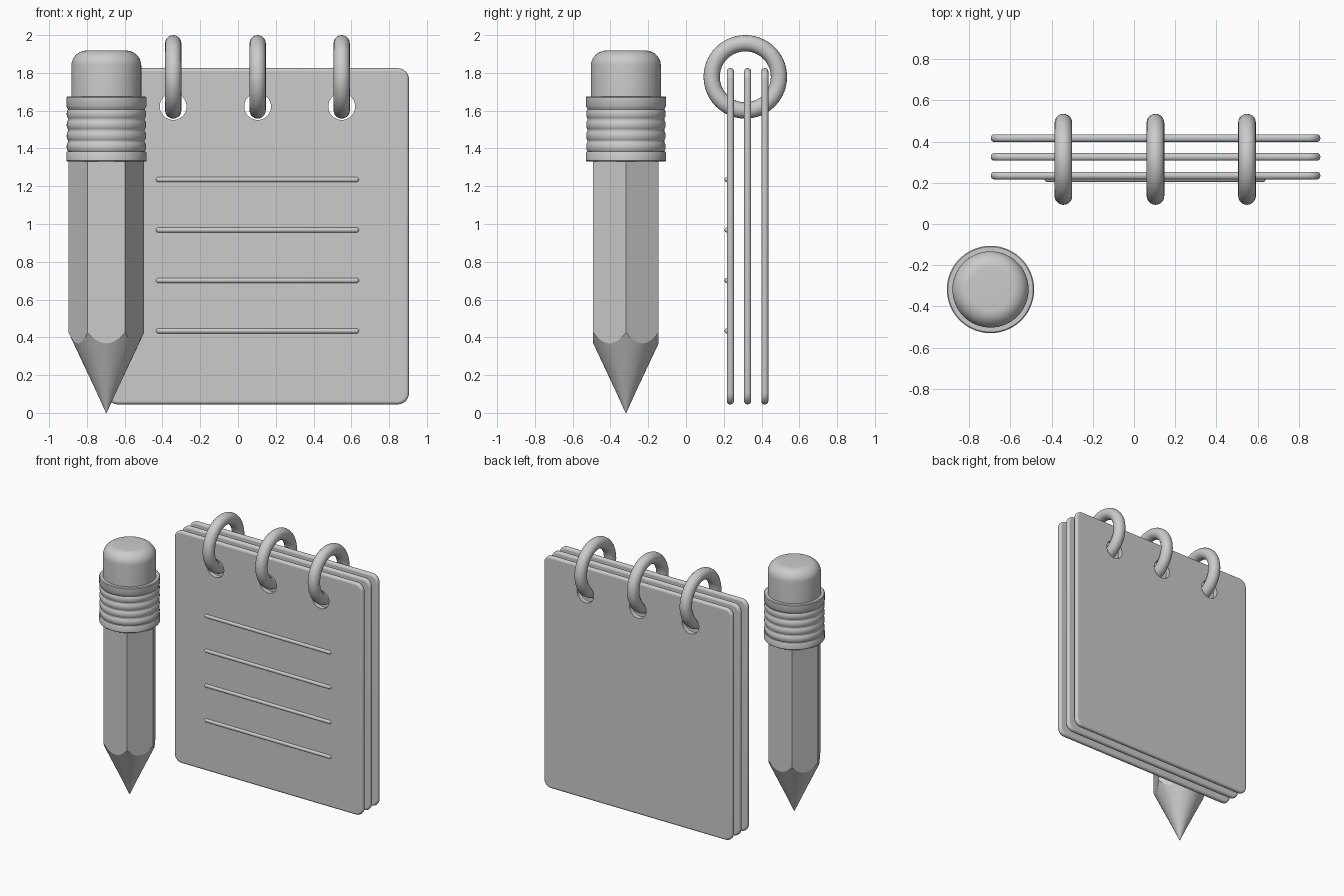
import bpy, bmesh
from math import sin, cos, pi, radians

if "Cube" in bpy.data.objects:
    bpy.data.objects.remove(bpy.data.objects["Cube"])

PX, PY = -0.697, -0.318      # pencil axis
PAGE_X, PAGE_Y = 0.105, 0.326
RING_XS = (-0.343, 0.104, 0.549)
SEG = 60


def finish(name, bm, loc=(0, 0, 0), angle=30):
    bmesh.ops.recalc_face_normals(bm, faces=bm.faces)
    me = bpy.data.meshes.new(name)
    bm.to_mesh(me)
    bm.free()
    ob = bpy.data.objects.new(name, me)
    bpy.context.collection.objects.link(ob)
    ob.location = loc
    smooth(ob, angle)
    return ob


def smooth(ob, angle=30):
    bpy.ops.object.select_all(action='DESELECT')
    ob.select_set(True)
    bpy.context.view_layer.objects.active = ob
    bpy.ops.object.shade_smooth_by_angle(angle=radians(angle))


def loft(name, rings, loc, angle=30):
    """Skin rings, each a function of angle giving (radius, z); cap both ends."""
    bm = bmesh.new()
    loops = []
    for f in rings:
        loop = []
        for i in range(SEG):
            a = 2 * pi * i / SEG
            r, z = f(a)
            loop.append(bm.verts.new((r * cos(a), r * sin(a), z)))
        loops.append(loop)
    for lo, hi in zip(loops, loops[1:]):
        for i in range(SEG):
            j = (i + 1) % SEG
            bm.faces.new((lo[i], lo[j], hi[j], hi[i]))
    bm.faces.new(loops[0])
    bm.faces.new(loops[-1])
    return finish(name, bm, loc, angle)


def lathe(name, profile, loc, angle=30):
    return loft(name, [lambda a, p=p: p for p in profile], loc, angle)


# pencil: hexagonal body whose sharpened cone cuts scallops into the faces
def hex_r(a):
    return 0.2 * cos(pi / 6) / cos((a % (pi / 3)) - pi / 6)


K = 0.2 / 0.425              # cone slope
pencil = (PX, PY, 0)
loft("pencil_body", [lambda a: (0.12 * K, 0.12),
                     lambda a: (hex_r(a), hex_r(a) / K),
                     lambda a: (hex_r(a), 1.36)], pencil, 18)
lathe("pencil_lead", [(0.002, 0), (0.12 * K, 0.12)], pencil)

# ribbed ferrule
ferrule = [(0.207, 1.33), (0.212, 1.335), (0.212, 1.376), (0.208, 1.383)]
for z in (1.409, 1.467, 1.525, 1.583):
    ferrule += [(0.203, z - 0.024), (0.209, z - 0.014), (0.21, z),
                (0.209, z + 0.014), (0.203, z + 0.024)]
ferrule += [(0.208, 1.617), (0.212, 1.624), (0.212, 1.67), (0.207, 1.675)]
lathe("ferrule", ferrule, pencil)

# eraser with rounded top
eraser = [(0.185, 1.65)]
for i in range(11):
    t = pi / 2 * i / 10
    eraser.append((0.105 + 0.08 * cos(t), 1.838 + 0.08 * sin(t)))
lathe("eraser", eraser, pencil)

# hole cutter for the pages
bm = bmesh.new()
for x in RING_XS:
    vs = [bm.verts.new((x + 0.071 * cos(2 * pi * i / 40), 0,
                        1.622 + 0.071 * sin(2 * pi * i / 40))) for i in range(40)]
    f = bm.faces.new(vs)
    ext = bmesh.ops.extrude_face_region(bm, geom=[f])["geom"]
    bmesh.ops.translate(bm, vec=(0, 1, 0),
                        verts=[v for v in ext if isinstance(v, bmesh.types.BMVert)])
cutter = finish("hole_cutter", bm)
cutter.hide_render = True

# three pages: rounded slabs with softened rims and punched holes
for n, dy in enumerate((-0.091, 0, 0.091)):
    bm = bmesh.new()
    R, T, vs = 0.06, 0.037, []
    for k, (sx, sz) in enumerate(((1, 1), (-1, 1), (-1, -1), (1, -1))):
        for i in range(9):
            a = pi / 2 * (k + i / 8)
            vs.append(bm.verts.new((PAGE_X + sx * (0.8 - R) + R * cos(a),
                                    PAGE_Y + dy - T / 2,
                                    0.935 + sz * (0.89 - R) + R * sin(a))))
    f = bm.faces.new(vs)
    ext = bmesh.ops.extrude_face_region(bm, geom=[f])["geom"]
    bmesh.ops.translate(bm, vec=(0, T, 0),
                        verts=[v for v in ext if isinstance(v, bmesh.types.BMVert)])
    page = finish(f"page_{n + 1}", bm)
    bev = page.modifiers.new("rim", 'BEVEL')
    bev.width, bev.segments = 0.016, 4
    bev.limit_method, bev.angle_limit = 'ANGLE', radians(40)
    cut = page.modifiers.new("holes", 'BOOLEAN')
    cut.object, cut.operation, cut.solver = cutter, 'DIFFERENCE', 'EXACT'
    smooth(page)
    bpy.ops.object.convert(target='MESH')
    smooth(page, 35)
bpy.data.objects.remove(cutter)

# binding rings
for n, x in enumerate(RING_XS):
    bpy.ops.mesh.primitive_torus_add(
        location=(x, 0.314, 1.779), rotation=(0, pi / 2, 0), major_radius=0.178,
        minor_radius=0.043, major_segments=56, minor_segments=20)
    ring = bpy.context.object
    ring.name = f"binding_ring_{n + 1}"
    smooth(ring, 40)

# ruled lines with rounded ends
LINE_R, HALF = 0.014, 0.537
prof = []
for s in (-1, 1):
    for i in range(6):
        t = pi / 2 * (i / 5 if s > 0 else 1 - i / 5)
        prof.append((max(LINE_R * cos(t), 0.0005),
                     s * (HALF - LINE_R + LINE_R * sin(t))))
SEG = 16
for n in range(4):
    line = lathe(f"ruled_line_{n + 1}", prof, (0.103, 0.218, 1.235 - 0.267 * n), 40)
    line.rotation_euler = (0, pi / 2, 0)
